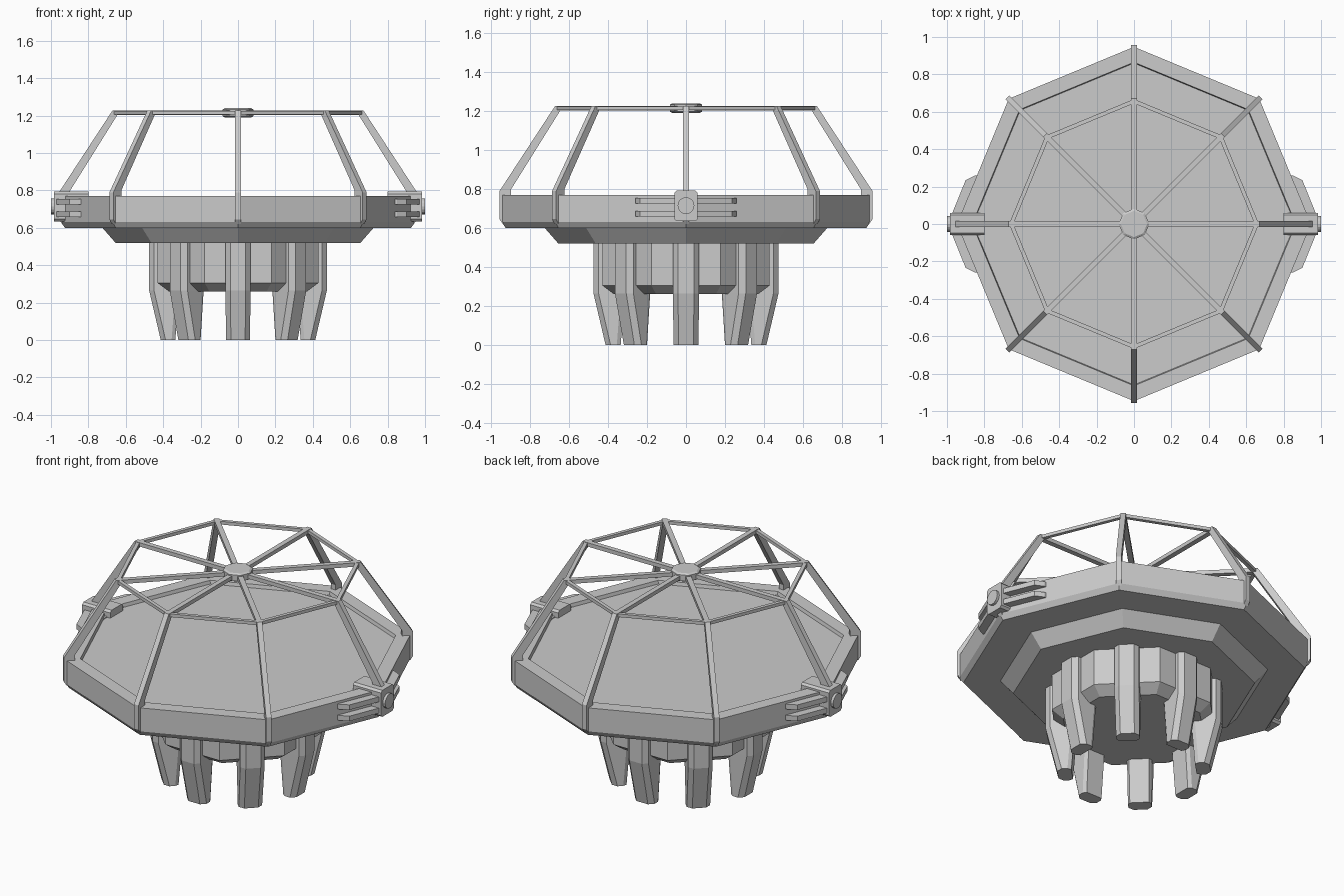
import bpy, bmesh
from math import pi, sin, cos
from mathutils import Vector, Matrix

if "Cube" in bpy.data.objects:
    bpy.data.objects.remove(bpy.data.objects["Cube"])

OCT = pi / 4


def finish(bm, name, turn=0.0):
    bmesh.ops.recalc_face_normals(bm, faces=bm.faces[:])
    me = bpy.data.meshes.new(name)
    bm.to_mesh(me)
    bm.free()
    ob = bpy.data.objects.new(name, me)
    ob.rotation_euler.z = turn
    bpy.context.collection.objects.link(ob)
    return ob


def loft(bm, rings):
    """Skin a list of equal-length closed point loops and cap both ends."""
    rows = [[bm.verts.new(p) for p in ring] for ring in rings]
    n = len(rows[0])
    for a, b in zip(rows, rows[1:]):
        for i in range(n):
            bm.faces.new((a[i], a[(i + 1) % n], b[(i + 1) % n], b[i]))
    bm.faces.new(rows[0])
    bm.faces.new(rows[-1])


def octagon_body(name, profile, offset=0.0):
    """Eight-sided body from (radius, height) pairs."""
    bm = bmesh.new()
    loft(bm, [[(r * cos(i * OCT + offset), r * sin(i * OCT + offset), z)
               for i in range(8)] for r, z in profile])
    return finish(bm, name)


def slab(bm, a, b):
    """Extrude between two matching outlines."""
    loft(bm, [a, b])


# Dish with chamfered rim, recessed floor and stepped underside
octagon_body("dish", [(0.86, 0.75), (0.865, 0.77), (0.947, 0.77), (0.947, 0.63),
                      (0.925, 0.60), (0.725, 0.60), (0.655, 0.52)])

# Core drum under the dish
octagon_body("core_drum", [(0.465, 0.54), (0.465, 0.305), (0.40, 0.26)], OCT / 2)

# Hub at the top of the cage
octagon_body("cage_hub", [(0.07, 1.19), (0.082, 1.197), (0.082, 1.233), (0.07, 1.24)])

for k in range(8):
    turn = k * OCT

    # Cage rib: rim clip, slanted post and top spoke in one profile
    post = [(0.94, 0.62), (0.957, 0.645), (0.957, 0.79), (0.672, 1.226), (0, 1.226),
            (0, 1.203), (0.645, 1.203), (0.897, 0.80), (0.897, 0.75), (0.94, 0.75)]
    bm = bmesh.new()
    slab(bm, [(r, -0.015, z) for r, z in post], [(r, 0.015, z) for r, z in post])
    finish(bm, f"cage_rib_{k}", turn)

    # Thin bar joining neighbouring ribs
    square = [(0.645, 1.205), (0.668, 1.205), (0.668, 1.224), (0.645, 1.224)]
    bm = bmesh.new()
    slab(bm, [(r, 0, z) for r, z in square],
         [(r * cos(OCT), r * sin(OCT), z) for r, z in square])
    finish(bm, f"cage_ring_bar_{k}", turn)

    # Leg: chamfered section, vertical above and tapering inwards below
    bm = bmesh.new()
    rings = []
    for z, inner, outer, w in [(0.53, 0.315, 0.475, 0.067), (0.265, 0.315, 0.475, 0.067),
                               (0.0, 0.335, 0.413, 0.064)]:
        c = 0.026
        rings.append([(inner, -w + 0.012, z), (inner + 0.02, -w, z), (outer - c, -w, z),
                      (outer, -w + c, z), (outer, w - c, z), (outer - c, w, z),
                      (inner + 0.02, w, z), (inner, w - 0.012, z)])
    loft(bm, rings)
    finish(bm, f"leg_{k}", turn)

for side, turn in (("right", 0.0), ("left", pi)):
    # Clamp block over the rim with clipped corners
    w, lo, hi, c = 0.06, 0.635, 0.793, 0.012
    face = [(-w + c, lo), (w - c, lo), (w, lo + c), (w, hi - c),
            (w - c, hi), (-w + c, hi), (-w, hi - c), (-w, lo + c)]
    bm = bmesh.new()
    slab(bm, [(0.80, y, z) for y, z in face], [(0.985, y, z) for y, z in face])
    finish(bm, f"{side}_clamp", turn)

    # Round knob on the clamp
    bm = bmesh.new()
    bmesh.ops.create_cone(bm, cap_ends=True, segments=16, radius1=0.043, radius2=0.043,
                          depth=0.04,
                          matrix=Matrix.Translation((0.98, 0, 0.715))
                          @ Matrix.Rotation(pi / 2, 4, 'Y'))
    finish(bm, f"{side}_knob", turn)

    # Two swept fins along the rim, mirrored about the clamp
    half = [(0.82, 0.26), (0.85, 0.26), (0.90, 0.235), (0.975, 0.05)]
    outline = half + [(x, -y) for x, y in reversed(half)]
    for j, (z0, z1) in enumerate([(0.658, 0.688), (0.725, 0.755)]):
        bm = bmesh.new()
        slab(bm, [(x, y, z0) for x, y in outline], [(x, y, z1) for x, y in outline])
        finish(bm, f"{side}_fin_{j}", turn)
